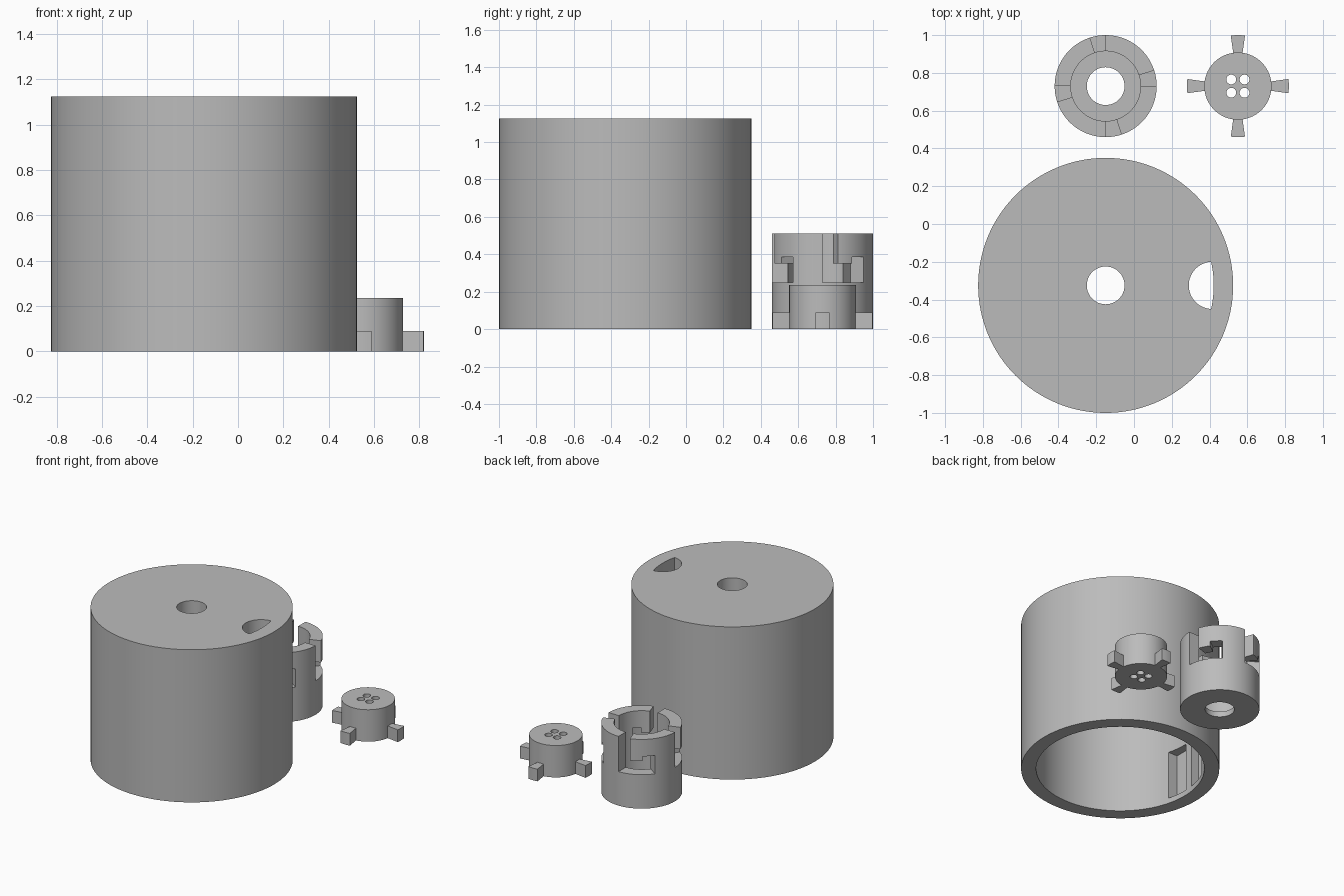
import bpy, bmesh, math

cube = bpy.data.objects.get("Cube")
if cube:
    bpy.data.objects.remove(cube, do_unlink=True)

gray = bpy.data.materials.new("plain gray")
gray.use_nodes = True
gray.diffuse_color = (0.5, 0.5, 0.5, 1)
gray.node_tree.nodes["Principled BSDF"].inputs["Base Color"].default_value = (0.5, 0.5, 0.5, 1)


def prism(name, outline, z0, z1):
    """Extrude a flat outline straight up from z0 to z1."""
    bm = bmesh.new()
    base = bm.faces.new([bm.verts.new((x, y, z0)) for x, y in outline])
    top = bmesh.ops.extrude_face_region(bm, geom=[base])["geom"]
    for v in top:
        if isinstance(v, bmesh.types.BMVert):
            v.co.z = z1
    bmesh.ops.recalc_face_normals(bm, faces=bm.faces)
    mesh = bpy.data.meshes.new(name)
    bm.to_mesh(mesh)
    bm.free()
    mesh.materials.append(gray)
    ob = bpy.data.objects.new(name, mesh)
    bpy.context.collection.objects.link(ob)
    return ob


def arc(c, r, a0, a1, n):
    return [(c[0] + r * math.cos(math.radians(a0 + (a1 - a0) * i / n)),
             c[1] + r * math.sin(math.radians(a0 + (a1 - a0) * i / n))) for i in range(n + 1)]


def cylinder(name, c, r, z0, z1, n=128):
    return prism(name, arc(c, r, 0, 360, n)[:-1], z0, z1)


def sector(name, c, r0, r1, a0, a1, z0, z1, n=16):
    return prism(name, arc(c, r0, a0, a1, n) + arc(c, r1, a1, a0, n), z0, z1)


def combine(ob, other, operation="DIFFERENCE"):
    """Apply one boolean and discard the tool."""
    mod = ob.modifiers.new("shape", "BOOLEAN")
    mod.operation, mod.solver, mod.object = operation, "EXACT", other
    bpy.context.view_layer.objects.active = ob
    bpy.ops.object.modifier_apply(modifier=mod.name)
    bpy.data.objects.remove(other, do_unlink=True)


def finish(ob):
    bpy.ops.object.select_all(action="DESELECT")
    ob.select_set(True)
    bpy.context.view_layer.objects.active = ob
    bpy.ops.object.shade_smooth_by_angle(angle=math.radians(30))


# Large open-bottomed cover
C = (-0.15, -0.325)
cover = cylinder("cover", C, 0.675, 0, 1.125)
combine(cover, cylinder("bore", C, 0.573, -0.1, 1.025))
combine(cover, cylinder("centre_hole", C, 0.1, 0.9, 1.3, 64))

# Rounded opening in the lid, trimmed along the inner wall
opening = cylinder("lid_opening", (0.415, C[1]), 0.125, 0.95, 1.2, 64)
combine(opening, cylinder("trim", C, 0.572, 0.9, 1.3), "INTERSECT")
combine(cover, opening)

# Two pockets in the inner wall
for y0, y1 in ((-0.148, 0.014), (0.08, 0.24)):
    x0, x1 = C[0] - 0.63, C[0] - 0.45
    y0, y1 = C[1] + y0, C[1] + y1
    combine(cover, prism("pocket", [(x0, y0), (x1, y0), (x1, y1), (x0, y1)], 0.04, 0.4))
finish(cover)

# Socket with four locking slots
S = (-0.15, 0.73)
socket = cylinder("socket", S, 0.27, 0, 0.51)
combine(socket, cylinder("socket_bore", S, 0.185, 0.04, 0.6, 96))
combine(socket, cylinder("socket_hole", S, 0.1, -0.1, 0.2, 64))
for a in (0, 90, 180, 270):
    slot = sector("entry", S, 0.15, 0.3, a, a + 18, 0.25, 0.6)
    combine(slot, sector("track", S, 0.15, 0.3, a, a + 54, 0.25, 0.35, 48), "UNION")
    combine(slot, sector("catch", S, 0.15, 0.3, a + 36, a + 54, 0.25, 0.385), "UNION")
    combine(socket, slot)
finish(socket)

# Plug with four flared tabs and four through holes
P = (0.55, 0.73)
plug = cylinder("plug", P, 0.178, 0, 0.235, 96)
for a in (0, 90, 180, 270):
    combine(plug, sector("tab", P, 0.14, 0.27, a - 8, a + 8, 0, 0.09, 6), "UNION")
for sx in (-1, 1):
    for sy in (-1, 1):
        hole = (P[0] + sx * 0.035, P[1] + sy * 0.035)
        combine(plug, cylinder("pin_hole", hole, 0.026, -0.1, 0.4, 32))
finish(plug)
